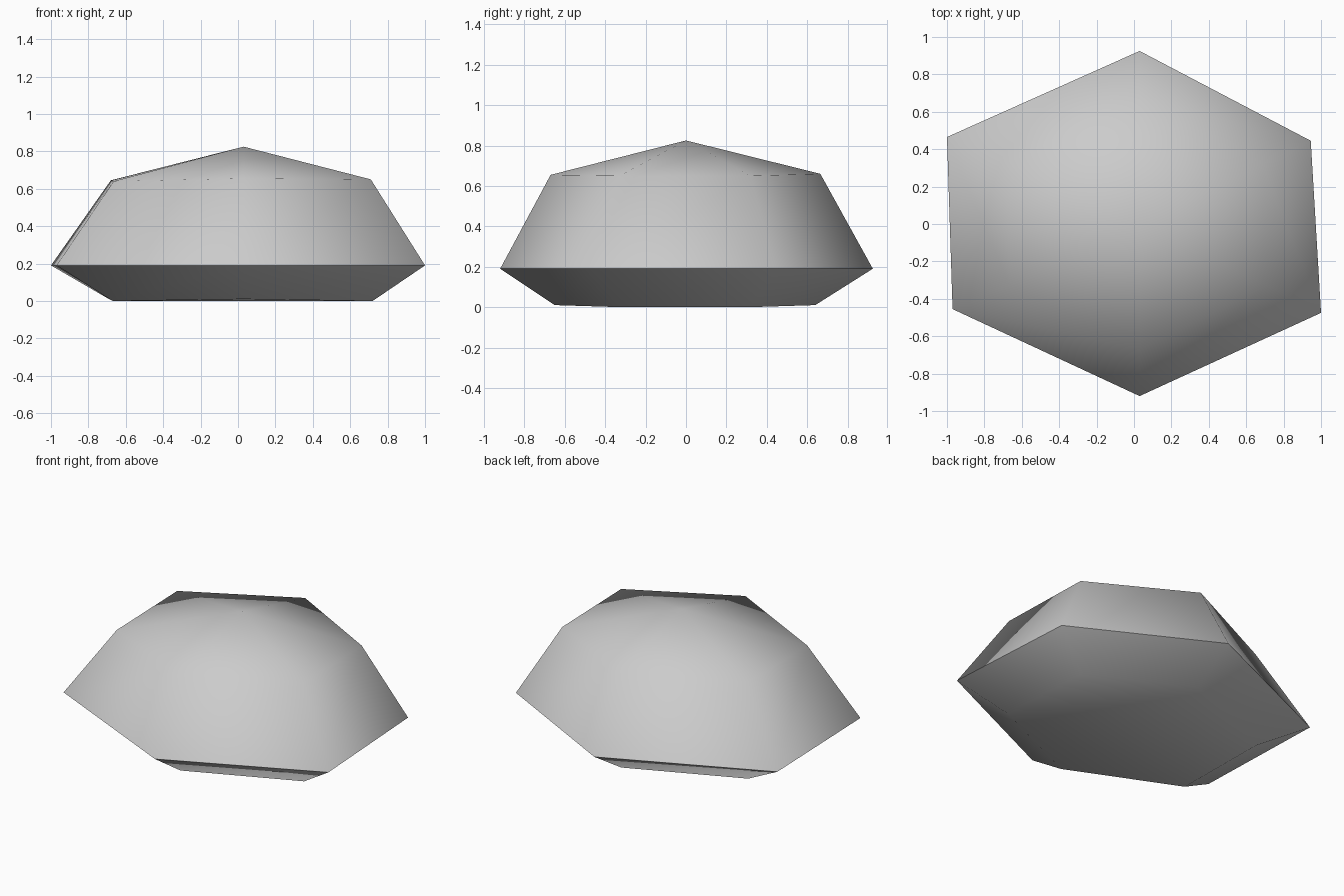
import bpy, bmesh, math

if "Cube" in bpy.data.objects:
    bpy.data.objects.remove(bpy.data.objects["Cube"])

# Three six-sided rings of a low boulder, from the ground up
foot = [(0.03, 0.64, 0.01), (-0.69, 0.33, 0.01), (-0.67, -0.32, 0.0),
        (0.03, -0.65, 0.01), (0.72, -0.33, 0.0), (0.69, 0.32, 0.0)]
rim = [(0.03, 0.925, 0.19), (-1.0, 0.465, 0.19), (-0.97, -0.455, 0.19),
       (0.03, -0.92, 0.19), (1.0, -0.475, 0.19), (0.945, 0.445, 0.19)]
shoulder = [(0.03, 0.665, 0.66), (-0.68, 0.33, 0.645), (-0.665, -0.33, 0.64),
            (0.03, -0.67, 0.655), (0.71, -0.33, 0.65), (0.69, 0.32, 0.65)]

bm = bmesh.new()
rings = [[bm.verts.new(p) for p in ring] for ring in (foot, rim, shoulder)]
peak = bm.verts.new((0.03, 0.0, 0.825))

# Side walls between rings
for low, high in zip(rings, rings[1:]):
    for i in range(6):
        j = (i + 1) % 6
        bm.faces.new((low[i], low[j], high[j], high[i]))

# Shallow pointed top and closed underside
for i in range(6):
    bm.faces.new((rings[2][i], rings[2][(i + 1) % 6], peak))
bm.faces.new(rings[0][::-1])
bmesh.ops.recalc_face_normals(bm, faces=bm.faces[:])

mesh = bpy.data.meshes.new("boulder")
bm.to_mesh(mesh)
bm.free()
boulder = bpy.data.objects.new("boulder", mesh)
bpy.context.collection.objects.link(boulder)

# Smooth everywhere except the sharp rim
bpy.context.view_layer.objects.active = boulder
boulder.select_set(True)
bpy.ops.object.shade_smooth_by_angle(angle=math.radians(65))
